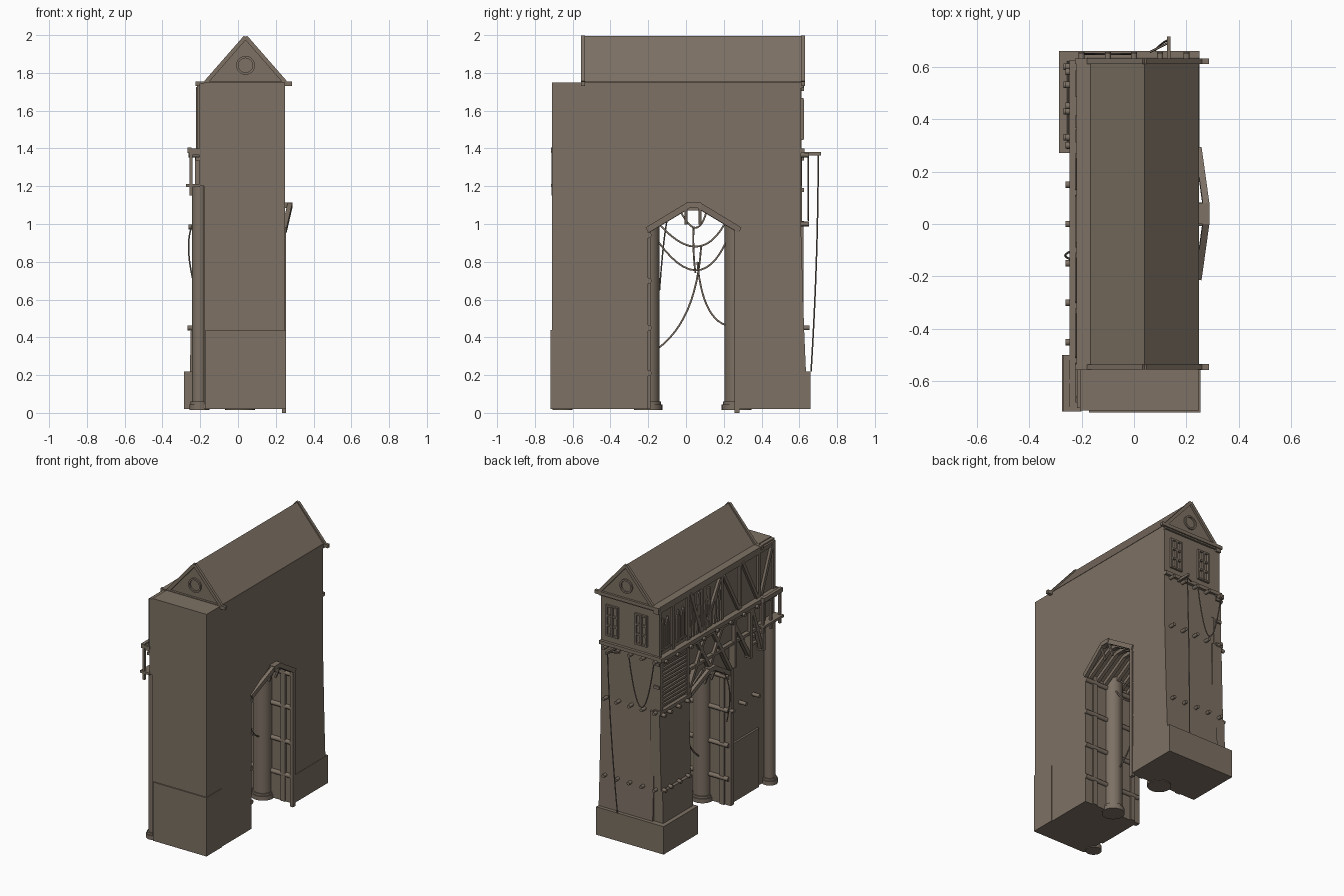
import bpy, bmesh, math, random
from mathutils import Vector, Matrix

if "Cube" in bpy.data.objects:
    bpy.data.objects.remove(bpy.data.objects["Cube"])
random.seed(4)

wood = bpy.data.materials.new("weathered brown")
wood.diffuse_color = (0.205, 0.164, 0.127, 1)
wood.use_nodes = True
wood.node_tree.nodes["Principled BSDF"].inputs["Base Color"].default_value = wood.diffuse_color

def finish(name, bm, smooth=False):
    bmesh.ops.recalc_face_normals(bm, faces=bm.faces)
    me = bpy.data.meshes.new(name)
    bm.to_mesh(me)
    bm.free()
    if smooth:
        me.shade_smooth()
        me.set_sharp_from_angle(angle=math.radians(40))
    me.materials.append(wood)
    ob = bpy.data.objects.new(name, me)
    bpy.context.collection.objects.link(ob)
    return ob

def box(name, x, y, z):
    bm = bmesh.new()
    s = Matrix.Diagonal((x[1] - x[0], y[1] - y[0], z[1] - z[0], 1))
    c = Matrix.Translation((sum(x) / 2, sum(y) / 2, sum(z) / 2))
    bmesh.ops.create_cube(bm, size=1, matrix=c @ s)
    return finish(name, bm)

def beam(name, a, b, w, depth, normal=(1, 0, 0)):
    a, b = Vector(a), Vector(b)
    d = (b - a).normalized()
    t = d.cross(Vector(normal)).normalized()
    n = t.cross(d)
    m = Matrix((n * depth, t * w, b - a)).transposed().to_4x4()
    bm = bmesh.new()
    bmesh.ops.create_cube(bm, size=1, matrix=Matrix.Translation((a + b) / 2) @ m)
    return finish(name, bm)

def prism(name, pts, axis, lo, hi):
    """Extrude a profile: axis x takes (y,z) points, axis y takes (x,z) points."""
    bm = bmesh.new()
    put = (lambda p, h: (h, p[0], p[1])) if axis == 'x' else (lambda p, h: (p[0], h, p[1]))
    f = bm.faces.new([bm.verts.new(put(p, lo)) for p in pts])
    r = bmesh.ops.extrude_face_region(bm, geom=[f])
    v = Vector((hi - lo, 0, 0)) if axis == 'x' else Vector((0, hi - lo, 0))
    bmesh.ops.translate(bm, vec=v, verts=[g for g in r['geom'] if isinstance(g, bmesh.types.BMVert)])
    return finish(name, bm)

def log(name, a, b, r, n=16):
    a, b = Vector(a), Vector(b)
    bm = bmesh.new()
    m = Matrix.Translation((a + b) / 2) @ (b - a).to_track_quat('Z', 'Y').to_matrix().to_4x4()
    bmesh.ops.create_cone(bm, cap_ends=True, segments=n, radius1=r, radius2=r, depth=(b - a).length, matrix=m)
    return finish(name, bm, True)

def rope(name, a, mid, b, r=0.004):
    """Quadratic curve through a middle point."""
    a, mid, b = Vector(a), Vector(mid), Vector(b)
    ctl = mid * 2 - (a + b) / 2
    cu = bpy.data.curves.new(name, 'CURVE')
    cu.dimensions = '3D'
    cu.bevel_depth = r
    cu.bevel_resolution = 1
    sp = cu.splines.new('POLY')
    sp.points.add(12)
    for i, p in enumerate(sp.points):
        t = i / 12
        p.co = (*(a * (1 - t) ** 2 + ctl * 2 * t * (1 - t) + b * t * t), 1)
    cu.materials.append(wood)
    bpy.context.collection.objects.link(bpy.data.objects.new(name, cu))

# Main body with the passage cut through as part of its profile
prism("gate_body", [(-.71, .02), (-.2, .02), (-.2, .98), (0, 1.1), (.08, 1.1), (.28, .98), (.28, .02),
                    (.635, .02), (.635, .22), (.625, .45), (.608, 1.0), (.608, 1.75), (-.71, 1.75)], 'x', -.18, .248)
box("upper_storey_wall", (-.205, -.15), (-.71, .612), (1.2, 1.745))
box("middle_wall", (-.21, -.15), (.28, .608), (1.0, 1.37))

# Plinths, pier and facade panels
box("rear_base", (-.285, .25), (.27, .66), (.02, .22))
prism("rear_pier", [(-.255, .2), (-.25, .44), (-.238, .45), (-.225, 1.0), (-.15, 1.0), (-.15, .2)], 'y', .285, .622)
box("front_plinth", (-.172, .253), (-.718, -.54), (.02, .44))
box("facade_plinth", (-.195, -.15), (-.55, -.2), (.02, .44))
box("passage_post", (-.215, -.17), (-.235, -.2), (.02, 1.0))

# Roof, gable frames and round windows
prism("roof", [(-.165, 1.752), (.04, 1.995), (.248, 1.752)], 'y', -.54, .615)
for y in (-.545, .62):
    beam("gable_tie_beam", (-.225, y, 1.742), (.285, y, 1.742), .024, .022, (0, 1, 0))
    for x in (-.17, .25):
        beam("gable_bargeboard", (x, y, 1.75), (.04, y, 1.99), .022, .02, (0, 1, 0))
    s = math.copysign(1, y)
    bm = bmesh.new()
    rings = [[bm.verts.new((.04 + r * math.cos(a * math.pi / 10), y + d * s, 1.84 + r * math.sin(a * math.pi / 10)))
              for a in range(20)] for r, d in ((.05, -.012), (.05, .006), (.038, .006), (.038, -.012))]
    for p, q in zip(rings, rings[1:]):
        for i in range(20):
            bm.faces.new((p[i], p[(i + 1) % 20], q[(i + 1) % 20], q[i]))
    finish("round_gable_window", bm)
box("left_eave", (-.22, -.15), (-.54, .62), (1.735, 1.752))

# Columns with round feet
for name, x, y, r, top in (("passage_column", .01, -.2, .06, 1.03), ("passage_column", .01, .268, .064, 1.03),
                           ("corner_column", -.205, -.655, .038, 1.21)):
    log(name, (x, y, .02), (x, y, top), r, 24)
    log(name + "_foot", (x, y, .015), (x, y, .045), r + .015, 24)
    log(name + "_foot_ring", (x, y, .045), (x, y, .06), r + .008, 24)

# Logs along the passage walls and vertical planks
for z in (.21, .45, .7, .94):
    for y in (-.198, .277):
        log("passage_log", (-.2, y, z), (.25, y, z), .016, 10)
for y in (-.198, .272):
    for x in (-.15, .17):
        box("passage_plank", (x - .018, x + .018), (y - .01, y + .01), (.02, 1.0))
box("passage_edge_plank", (.232, .255), (.258, .284), (.0, .97))

# Rafters under the passage roof and projecting hoods on both openings
for i in range(7):
    x = -.18 + i * .065
    for (y0, z0), (y1, z1) in (((-.2, .965), (0, 1.085)), ((0, 1.085), (.08, 1.085)), ((.08, 1.085), (.28, .965))):
        beam("passage_rafter", (x, y0, z0), (x, y1, z1), .025, .024)
for x, o in ((.245, 1), (-.2, -1)):
    for y0, y1 in ((-.205, .01), (.285, .07)):
        beam("hood_beam", (x, y0, .968), (x + .03 * o, y1, 1.098), .032, .025)
    box("hood_ridge", (x + min(0, .043 * o), x + max(0, .043 * o)), (0, .08), (1.085, 1.115))
    for y in (0, .075):
        beam("hood_bracket", (x, y, 1.0), (x + .035 * o, y, 1.09), .012, .015, (0, 1, 0))

# Long horizontal beams on the timbered side
for z, x, h, y0 in ((1.38, -.245, .03, -.71), (1.345, -.225, .02, -.71), (1.18, -.222, .02, -.6), (1.72, -.218, .03, -.7)):
    box("facade_rail", (x, -.18), (y0, .625), (z - h / 2, z + h / 2))
box("middle_sill", (-.235, -.18), (.27, .625), (.99, 1.015))
for y in (-.69, -.52, -.31, -.1, .12, .28, .45, .6):
    box("upper_post", (-.218, -.19), (y - .012, y + .012), (1.39, 1.73))
for y in (-.56, -.42, -.24, .3, .6):
    box("middle_post", (-.228, -.17), (y - .013, y + .013), (1.0, 1.36))

# Diagonal braces, listed as y and z of both ends
for y0, z0, y1, z1 in ((-.5, 1.4, -.33, 1.72), (-.67, 1.72, -.54, 1.4), (-.29, 1.4, -.12, 1.7), (-.08, 1.7, .1, 1.4),
                       (.14, 1.4, .26, 1.72), (-.2, 1.0, .0, 1.34), (.28, 1.02, .1, 1.34), (-.22, 1.34, -.41, 1.02),
                       (-.44, 1.34, -.55, 1.02), (-.1, 1.34, .04, 1.11), (.18, 1.34, .04, 1.11)):
    beam("facade_brace", (-.208, y0, z0), (-.208, y1, z1), .024, .03)
for i in range(9):
    y = -.05 + i * .038 + random.uniform(-.008, .008)
    beam("loose_plank", (-.212, y, 1.4), (-.212, y + random.uniform(-.02, .02), random.uniform(1.55, 1.72)), .02, .014)
for i in range(11):
    z = 1.04 + i * .028
    beam("wall_slat", (-.217, .31, z), (-.217, .59, z + random.uniform(-.006, .006)), .014, .014)
    if i % 2:
        beam("wall_slat", (-.19, -.55, z), (-.19, -.43, z), .016, .02)

# Pointed windows on the timbered side
for y in (.335, .39, .51, .56):
    prism("pointed_window", [(y - .02, 1.44), (y + .02, 1.44), (y + .02, 1.6), (y, 1.655), (y - .02, 1.6)], 'x', -.214, -.2)
    box("pointed_window_bar", (-.219, -.2), (y - .003, y + .003), (1.44, 1.65))
    box("pointed_window_sill", (-.223, -.2), (y - .025, y + .025), (1.43, 1.442))

# Balcony at the front end of the timbered side
box("balcony_floor", (-.275, -.2), (-.715, -.5), (1.195, 1.212))
box("balcony_rail", (-.268, -.245), (-.715, -.5), (1.375, 1.405))
box("balcony_end_rail", (-.268, -.2), (-.715, -.7), (1.38, 1.4))
for y in (-.705, -.6, -.51):
    box("balcony_post", (-.258, -.242), (y - .008, y + .008), (1.15, 1.4))

# Beam ends poking out of the side and the rear wall
for z, x, ys in ((1.365, -.262, (-.6, -.45, -.3, -.15, .0, .15, .3, .45, .58)), (.985, -.262, (.33, .43, .53, .6)),
                 (.45, -.268, (.33, .43, .53, .6)), (.7, -.235, (-.21, -.35, -.5))):
    for y in ys:
        log("side_beam_end", (x, y, z), (-.15, y, z), .013, 10)
for z, y in ((1.365, .652), (1.0, .652), (.45, .655)):
    for x in (-.2, -.1, .0, .1, .2):
        log("rear_beam_end", (x, .58, z), (x, y, z), .012, 10)
box("rear_rail", (-.225, .25), (.6, .628), (1.375, 1.4))
box("rear_top_rail", (-.21, .25), (.6, .622), (1.72, 1.75))

# Paned windows on the rear wall
for x in (.155, -.075):
    for dx in (-.042, 0, .042):
        box("rear_window_upright", (x + dx - .006, x + dx + .006), (.6, .624), (1.45, 1.66))
    for z in (1.45, 1.52, 1.59, 1.66):
        box("rear_window_crossbar", (x - .048, x + .048), (.6, .622), (z - .006, z + .006))

# Hoist pole and hanging ropes
box("hoist_pole", (.125, .14), (.6, .715), (1.362, 1.38))
rope("hoist_stay", (.06, .655, 1.37), (.1, .675, 1.37), (.13, .69, 1.37))
rope("hoist_rope", (.132, .7, 1.365), (.11, .69, .8), (.08, .662, .22))
rope("rear_slack_rope", (0, .648, 1.365), (-.1, .648, 1.02), (-.2, .648, 1.365))
rope("side_slack_rope", (-.225, -.1, 1.02), (-.262, -.12, .88), (-.225, -.14, .65))
for x, a, m, b in ((-.08, (-.03, 1.07), (.05, .98), (.11, 1.07)), (0, (-.15, 1.01), (.05, .88), (.21, 1.01)),
                   (.03, (-.15, .91), (.05, .755), (.21, .9)), (0, (-.15, .34), (.01, .55), (.08, .88)),
                   (.02, (.06, .8), (.11, .57), (.21, .465)), (0, (.04, .98), (.04, .86), (.05, .74))):
    rope("passage_rope", (x, *a), (x, *m), (x, *b), .0055)
